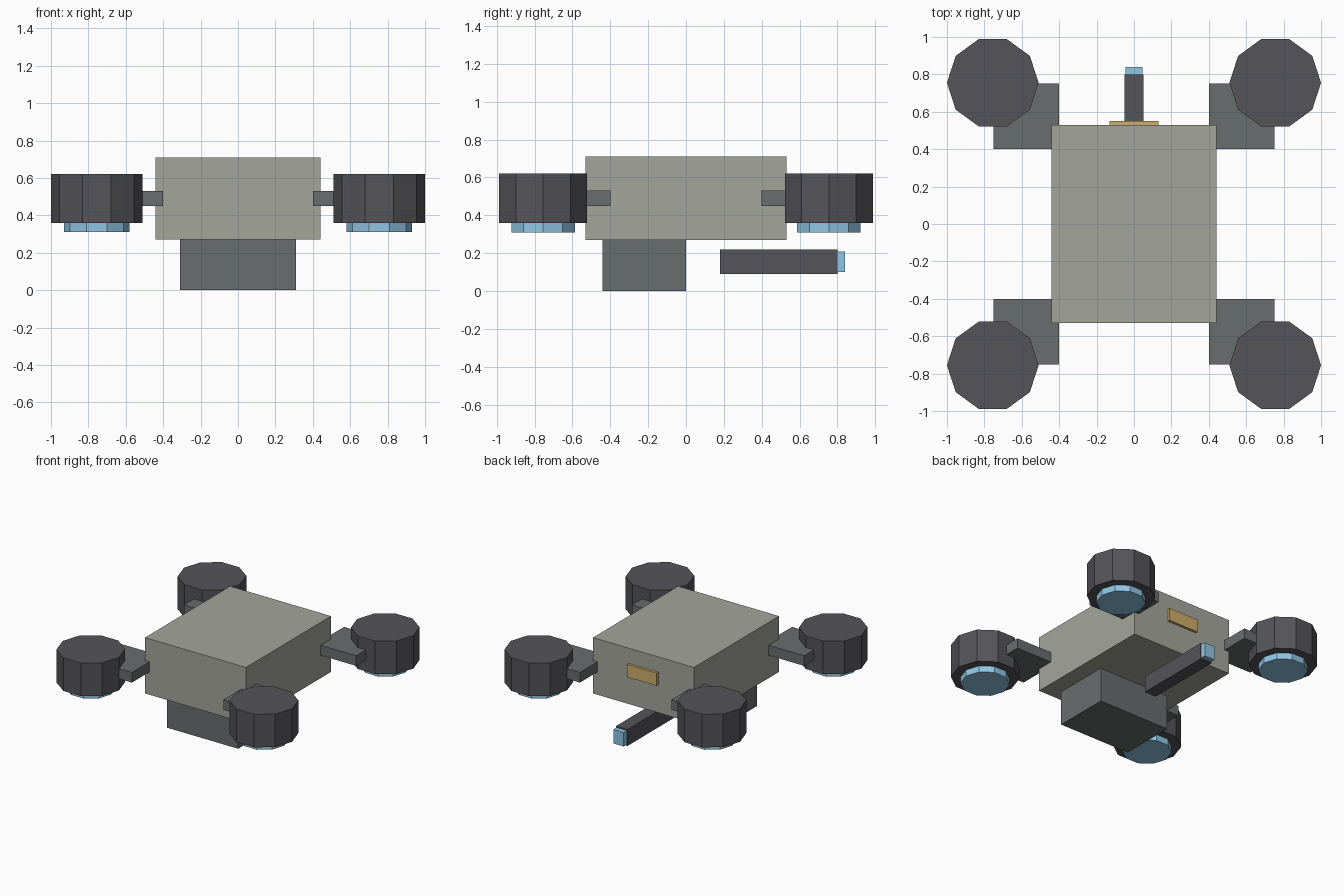
import bpy
import bmesh
from mathutils import Matrix, Vector

if "Cube" in bpy.data.objects:
    bpy.data.objects.remove(bpy.data.objects["Cube"])


def material(name, rgb):
    m = bpy.data.materials.new(name)
    m.diffuse_color = (*rgb, 1)
    m.use_nodes = True
    m.node_tree.nodes["Principled BSDF"].inputs["Base Color"].default_value = m.diffuse_color
    return m


HULL = material("hull", (0.37, 0.38, 0.33))
FRAME = material("frame", (0.14, 0.155, 0.155))
DARK = material("dark", (0.09, 0.088, 0.1))
GLOW = material("glow", (0.28, 0.56, 0.78))
AMBER = material("amber", (0.62, 0.42, 0.15))


def finish(name, bm, mat):
    mesh = bpy.data.meshes.new(name)
    bm.to_mesh(mesh)
    bm.free()
    mesh.materials.append(mat)
    ob = bpy.data.objects.new(name, mesh)
    bpy.context.collection.objects.link(ob)
    return ob


def box(name, lo, hi, mat):
    lo, hi = Vector(lo), Vector(hi)
    bm = bmesh.new()
    bmesh.ops.create_cube(bm, size=1, matrix=Matrix.Translation((lo + hi) / 2)
                          @ Matrix.Diagonal((*(hi - lo), 1)))
    return finish(name, bm, mat)


def drum(name, x, y, z0, z1, radius, mat, sides=10):
    # Upright prism with a corner on the +x axis
    bm = bmesh.new()
    bmesh.ops.create_circle(bm, cap_ends=True, segments=sides, radius=radius,
                            matrix=Matrix.Rotation(-1.5707963, 4, 'Z'))
    ext = bmesh.ops.extrude_face_region(bm, geom=bm.faces[:])["geom"]
    bmesh.ops.translate(bm, vec=(0, 0, z1 - z0),
                        verts=[g for g in ext if isinstance(g, bmesh.types.BMVert)])
    bmesh.ops.translate(bm, vec=(x, y, z0), verts=bm.verts[:])
    bmesh.ops.recalc_face_normals(bm, faces=bm.faces[:])
    return finish(name, bm, mat)


# Main hull and the box slung underneath
box("hull", (-0.44, -0.53, 0.27), (0.44, 0.53, 0.71), HULL)
box("belly_box", (-0.31, -0.44, 0), (0.31, 0, 0.27), FRAME)

# Rear-facing barrel with glowing tip, and the sensor strip above
box("barrel", (-0.05, 0.18, 0.09), (0.05, 0.80, 0.22), DARK)
box("barrel_tip", (-0.045, 0.80, 0.10), (0.045, 0.84, 0.21), GLOW)
box("sensor_strip", (-0.13, 0.53, 0.49), (0.13, 0.55, 0.59), AMBER)

# Four corner arms, thruster pods and exhaust discs
for sx, side in ((-1, "left"), (1, "right")):
    for sy, end in ((-1, "front"), (1, "back")):
        tag = f"{end}_{side}"
        cx, cy = 0.575 * sx, 0.575 * sy
        box("arm_" + tag, (cx - 0.175, cy - 0.175, 0.45),
            (cx + 0.175, cy + 0.175, 0.53), FRAME)
        px, py = 0.755 * sx, 0.755 * sy
        drum("pod_" + tag, px, py, 0.36, 0.62, 0.245, DARK)
        drum("exhaust_" + tag, px, py, 0.31, 0.36, 0.176, GLOW)
